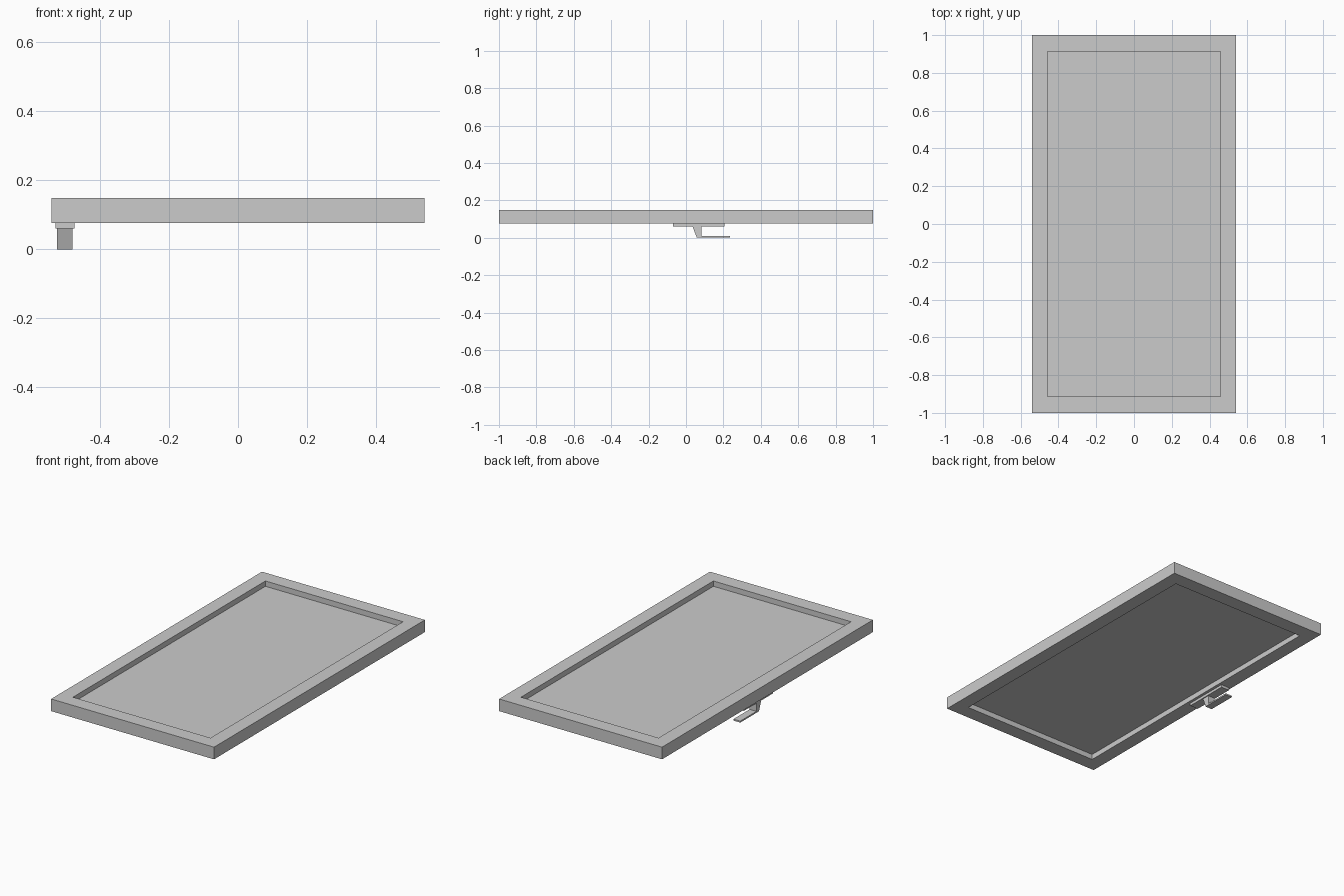
import bpy, bmesh

if "Cube" in bpy.data.objects:
    bpy.data.objects.remove(bpy.data.objects["Cube"])


def prism(name, profile, axis, lo, hi):
    """Extrude a 2D profile along axis x (profile = y,z) or z (profile = x,y)."""
    bm = bmesh.new()
    pts = [(lo, a, b) if axis == 'x' else (a, b, lo) for a, b in profile]
    face = bm.faces.new([bm.verts.new(p) for p in pts])
    ext = bmesh.ops.extrude_face_region(bm, geom=[face])
    vec = (hi - lo, 0, 0) if axis == 'x' else (0, 0, hi - lo)
    bmesh.ops.translate(bm, vec=vec, verts=[g for g in ext['geom'] if isinstance(g, bmesh.types.BMVert)])
    bmesh.ops.recalc_face_normals(bm, faces=bm.faces)
    me = bpy.data.meshes.new(name)
    bm.to_mesh(me)
    bm.free()
    ob = bpy.data.objects.new(name, me)
    bpy.context.collection.objects.link(ob)
    return ob


def rect(x0, x1, y0, y1):
    return [(x0, y0), (x1, y0), (x1, y1), (x0, y1)]


# Frame: mitred ring around the opening
W, L, w, l = 0.541, 1.0, 0.457, 0.913
Z0, Z1 = 0.076, 0.149
bm = bmesh.new()
rings = [[bm.verts.new((x * sx, y * sy, z)) for sx, sy in ((-1, -1), (1, -1), (1, 1), (-1, 1))]
         for x, y, z in ((W, L, Z0), (W, L, Z1), (w, l, Z1), (w, l, Z0))]
for i in range(4):
    a, b = rings[i], rings[(i + 1) % 4]
    for j in range(4):
        k = (j + 1) % 4
        bm.faces.new((a[j], a[k], b[k], b[j]))
bmesh.ops.recalc_face_normals(bm, faces=bm.faces)
me = bpy.data.meshes.new("frame")
bm.to_mesh(me)
bm.free()
bpy.context.collection.objects.link(bpy.data.objects.new("frame", me))

# Thin pane set midway in the frame
prism("pane", rect(-w, w, -l, l), 'z', 0.108, 0.117)

# Latch base plate and lever handle under the left rail
prism("handle_plate", rect(-0.529, -0.474, -0.07, 0.205), 'z', 0.06, Z0)
lever = [(0.035, 0.06), (0.058, 0.0), (0.235, 0.0), (0.235, 0.009), (0.082, 0.009), (0.082, 0.06)]
prism("handle_lever", lever, 'x', -0.525, -0.48)
